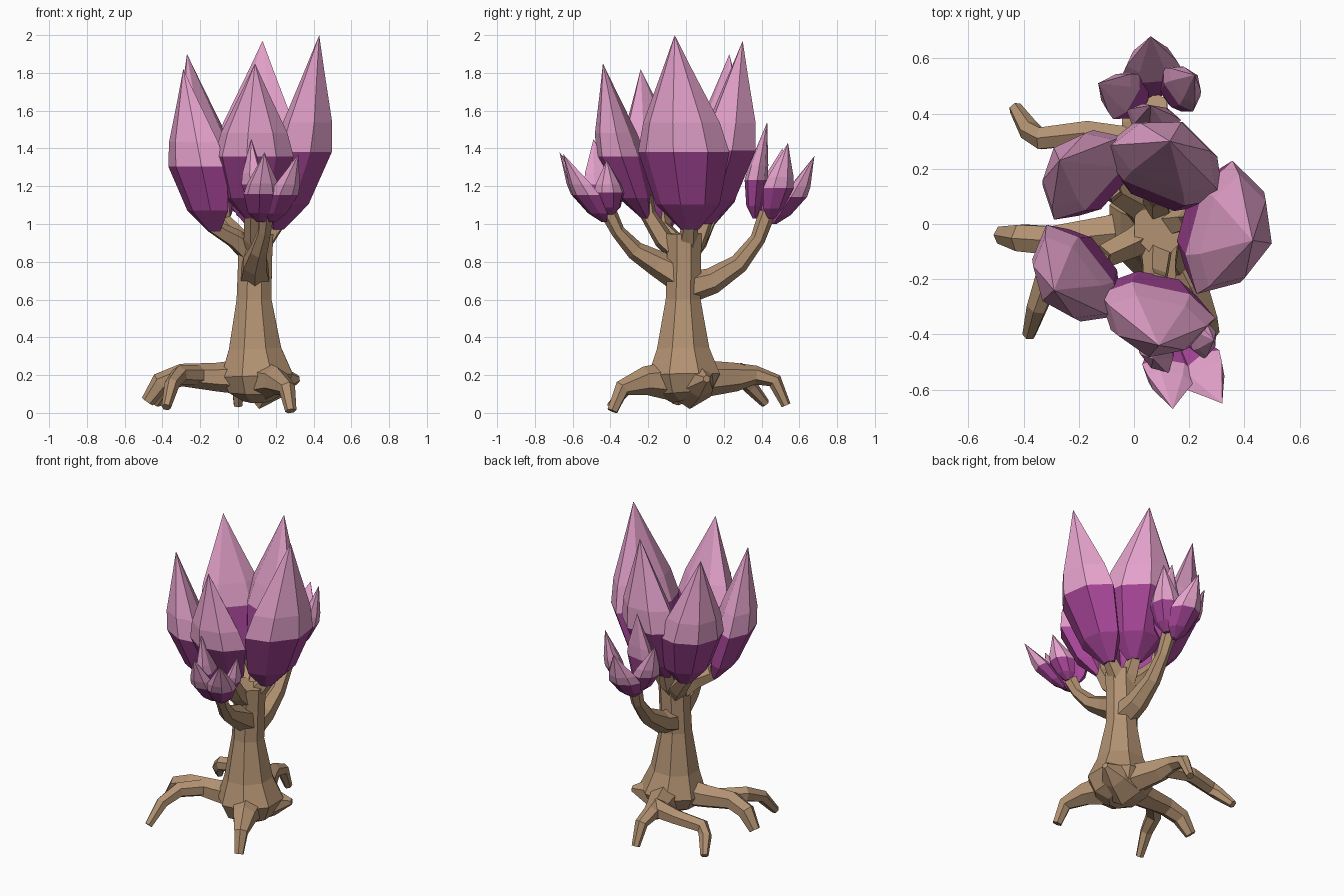
import bpy, bmesh
from math import sin, cos, pi, radians
from mathutils import Vector


def material(name, rgb):
    m = bpy.data.materials.new(name)
    m.diffuse_color = (*rgb, 1)
    return m


BARK = material("bark", (0.45, 0.29, 0.17))
PURPLE = material("petal_purple", (0.38, 0.06, 0.31))
PINK = material("petal_pink", (0.78, 0.36, 0.6))


def skin(name, rings, mats, split=None, point=None):
    """Loft closed rings; faces from ring index 'split' up use the second material."""
    bm = bmesh.new()
    vs = [[bm.verts.new(p) for p in r] for r in rings]
    n = len(vs[0])
    bm.faces.new(vs[0][::-1])
    for k in range(len(vs) - 1):
        for i in range(n):
            j = (i + 1) % n
            f = bm.faces.new((vs[k][i], vs[k][j], vs[k + 1][j], vs[k + 1][i]))
            f.material_index = int(split is not None and k >= split)
    if point is None:
        bm.faces.new(vs[-1])
    else:
        tip = bm.verts.new(point)
        for i in range(n):
            f = bm.faces.new((vs[-1][i], vs[-1][(i + 1) % n], tip))
            f.material_index = 1
    bmesh.ops.recalc_face_normals(bm, faces=bm.faces)
    me = bpy.data.meshes.new(name)
    bm.to_mesh(me)
    bm.free()
    for m in mats:
        me.materials.append(m)
    ob = bpy.data.objects.new(name, me)
    bpy.context.collection.objects.link(ob)


def limb(name, path, sides=6):
    """Faceted tapering tube through (x, y, z, radius) points."""
    pts = [Vector(p[:3]) for p in path]
    rings, u = [], None
    for i, p in enumerate(pts):
        t = (pts[min(i + 1, len(pts) - 1)] - pts[max(i - 1, 0)]).normalized()
        if u is None:
            u = Vector((1, 0, 0)) if abs(t.x) < 0.7 else Vector((0, 1, 0))
        u = (u - t * u.dot(t)).normalized()
        v, r = t.cross(u), path[i][3]
        rings.append([p + (u * cos(a) + v * sin(a)) * r
                      for a in (2 * pi * (k + 0.5) / sides for k in range(sides))])
    skin(name, rings, [BARK])


# height fraction and half-width fraction of each petal ring
PROFILE = [(0, 0.2), (0.13, 0.7), (0.4, 1.0), (0.55, 0.84), (0.82, 0.33)]


def petal(name, base, tip, azimuth, width, depth=0.85):
    """Pointed petal: rounded outside, shallower rounded inside."""
    b, e = Vector(base), Vector(tip)
    a = radians(azimuth)
    out, side = Vector((cos(a), sin(a), 0)), Vector((-sin(a), cos(a), 0))
    section = [(-1, 0), (-0.68, 0.66), (0, 1), (0.68, 0.66), (1, 0), (0.5, -0.36), (-0.5, -0.36)]
    rings = [[b.lerp(e, t) + side * (s * w * width) + out * (o * w * width * depth)
              for s, o in section] for t, w in PROFILE]
    skin(name, rings, [PURPLE, PINK], split=2, point=e)


# Trunk
limb("trunk", [(0.1, 0, 0.07, 0.08), (0.1, -0.01, 0.11, 0.16), (0.1, -0.01, 0.2, 0.205),
               (0.09, -0.015, 0.34, 0.15), (0.085, -0.015, 0.6, 0.1),
               (0.09, -0.01, 0.8, 0.097), (0.095, -0.01, 0.95, 0.1)], 8)

# Roots
limb("left_root", [(0.08, -0.02, 0.19, 0.1), (-0.12, -0.04, 0.19, 0.075), (-0.3, -0.06, 0.2, 0.06),
                   (-0.41, -0.05, 0.16, 0.055), (-0.48, -0.04, 0.06, 0.035)])
limb("left_root_fork", [(-0.2, -0.06, 0.2, 0.055), (-0.31, -0.18, 0.2, 0.05),
                        (-0.35, -0.3, 0.15, 0.04), (-0.38, -0.4, 0.03, 0.025)])
limb("front_root", [(0.12, -0.06, 0.17, 0.11), (0.2, -0.22, 0.17, 0.075),
                    (0.26, -0.34, 0.13, 0.045), (0.28, -0.39, 0.01, 0.03)])
limb("back_root", [(0.09, 0.08, 0.18, 0.1), (0.02, 0.27, 0.19, 0.075), (0.0, 0.37, 0.2, 0.05),
                   (0.0, 0.47, 0.17, 0.04), (0.0, 0.53, 0.04, 0.025)])
limb("back_root_fork", [(0.02, 0.29, 0.2, 0.065), (-0.17, 0.33, 0.2, 0.05), (-0.34, 0.31, 0.18, 0.045),
                        (-0.38, 0.34, 0.14, 0.04), (-0.43, 0.42, 0.05, 0.025)])
limb("right_root_stub", [(0.1, 0.02, 0.16, 0.14), (0.22, 0.07, 0.17, 0.09), (0.32, 0.11, 0.18, 0.02)])

# Side branches
limb("back_branch", [(0.09, 0.0, 0.66, 0.085), (0.09, 0.14, 0.7, 0.07), (0.09, 0.28, 0.79, 0.052),
                     (0.09, 0.38, 0.92, 0.04), (0.08, 0.43, 1.06, 0.045)])
limb("front_branch", [(0.09, -0.02, 0.72, 0.09), (0.09, -0.15, 0.79, 0.07), (0.11, -0.27, 0.86, 0.05),
                      (0.14, -0.36, 0.96, 0.037), (0.15, -0.41, 1.06, 0.045)])

# Large bloom: base, tip, outward angle, half width
LARGE = [
    ("right", (0.2, 0.02, 0.97), (0.43, -0.06, 2.0), -15, 0.25),
    ("back", (0.08, 0.1, 1.0), (0.13, 0.3, 1.97), 68, 0.24),
    ("back_left", (-0.08, 0.12, 1.0), (-0.27, 0.23, 1.9), 138, 0.2),
    ("front_left", (-0.12, -0.12, 0.96), (-0.29, -0.24, 1.82), 218, 0.21),
    ("front", (0.08, -0.2, 1.03), (0.09, -0.44, 1.85), -102, 0.215),
]
for label, base, tip, az, w in LARGE:
    petal(f"{label}_large_petal", base, tip, az, w)
    # short stem carrying the petal
    x, y, z = base
    limb(f"{label}_stem", [(0.09, -0.01, 0.83, 0.07), (0.045 + x * 0.5, y * 0.6, 0.92, 0.055),
                           (x, y, z + 0.02, 0.045), (x * 1.05, y * 1.05, z + 0.12, 0.035)], 5)

# Small blooms on the side branches
SMALL = [
    ("front_a", (0.12, -0.43, 1.01), (0.14, -0.67, 1.38), -100, 0.1),
    ("front_b", (0.18, -0.43, 1.01), (0.32, -0.65, 1.37), -50, 0.095),
    ("front_c", (0.12, -0.41, 1.05), (0.07, -0.49, 1.45), 195, 0.1),
    ("front_d", (0.18, -0.4, 1.05), (0.29, -0.42, 1.34), 20, 0.085),
    ("back_a", (0.07, 0.46, 1.0), (0.06, 0.68, 1.36), 95, 0.11),
    ("back_b", (0.12, 0.45, 1.03), (0.22, 0.54, 1.43), 35, 0.095),
    ("back_c", (0.04, 0.43, 1.03), (-0.13, 0.51, 1.4), 150, 0.095),
    ("back_d", (0.08, 0.37, 1.03), (0.06, 0.43, 1.54), -100, 0.1),
]
for label, base, tip, az, w in SMALL:
    petal(f"{label}_small_petal", base, tip, az, w)
